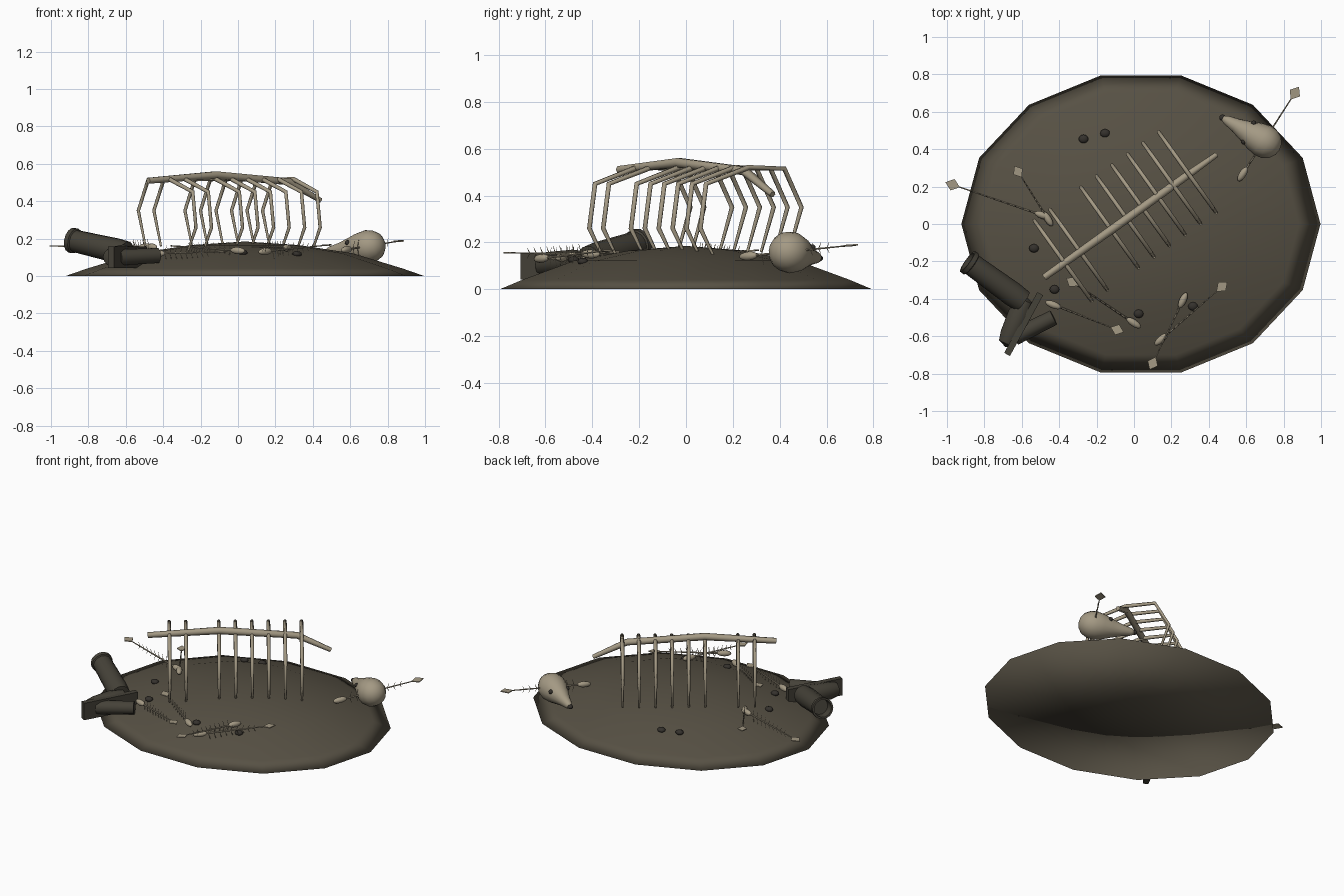
import bpy, bmesh, math
from mathutils import Vector, Matrix

if "Cube" in bpy.data.objects:
    bpy.data.objects.remove(bpy.data.objects["Cube"])


def material(name, rgb):
    m = bpy.data.materials.new(name)
    m.use_nodes = True
    m.diffuse_color = (*rgb, 1)
    m.node_tree.nodes["Principled BSDF"].inputs["Base Color"].default_value = (*rgb, 1)
    return m


EARTH = material("dark earth", (0.095, 0.082, 0.058))
BONE = material("old bone", (0.37, 0.32, 0.23))
LEATHER = material("dark leather", (0.06, 0.054, 0.04))
STONE = material("dark pebble", (0.035, 0.031, 0.026))


def finish(name, bm, mat, smooth=None):
    bmesh.ops.recalc_face_normals(bm, faces=bm.faces)
    me = bpy.data.meshes.new(name)
    bm.to_mesh(me)
    bm.free()
    me.materials.append(mat)
    ob = bpy.data.objects.new(name, me)
    bpy.context.collection.objects.link(ob)
    if smooth:
        bpy.ops.object.select_all(action='DESELECT')
        ob.select_set(True)
        bpy.context.view_layer.objects.active = ob
        bpy.ops.object.shade_smooth_by_angle(angle=math.radians(smooth))
    return ob


def along(a, b):
    """Matrix at a whose z axis points to b."""
    a, b = Vector(a), Vector(b)
    return Matrix.Translation(a) @ (b - a).to_track_quat('Z', 'Y').to_matrix().to_4x4()


def lathe(bm, profile, sides, matrix=Matrix()):
    """Revolve (radius, height) points about z; zero radius makes a tip."""
    rings = []
    for r, z in profile:
        n = sides if r > 0 else 1
        rings.append([bm.verts.new(matrix @ Vector((r * math.cos(math.tau * i / sides),
                                                    r * math.sin(math.tau * i / sides), z)))
                      for i in range(n)])
    for p, q in zip(rings, rings[1:]):
        for i in range(sides):
            j = (i + 1) % sides
            quad = [p[i % len(p)], p[j % len(p)], q[j % len(q)], q[i % len(q)]]
            bm.faces.new(list(dict.fromkeys(quad)))


def rod(bm, a, b, r1, r2, sides=6):
    length = (Vector(b) - Vector(a)).length
    lathe(bm, [(0, 0), (r1, 0), (r2, length), (0, length)], sides, along(a, b))


def blob(bm, centre, size, matrix=Matrix()):
    bmesh.ops.create_uvsphere(bm, u_segments=12, v_segments=8, radius=1,
                              matrix=Matrix.Translation(centre) @ matrix @ Matrix.Diagonal((*size, 1)))


def tube(name, points, radii, mat):
    cu = bpy.data.curves.new(name, 'CURVE')
    cu.dimensions = '3D'
    cu.bevel_depth = 1
    cu.bevel_resolution = 1
    cu.use_fill_caps = True
    sp = cu.splines.new('POLY')
    sp.points.add(len(points) - 1)
    for pt, co, r in zip(sp.points, points, radii):
        pt.co = (*co, 1)
        pt.radius = r
    cu.materials.append(mat)
    ob = bpy.data.objects.new(name, cu)
    bpy.context.collection.objects.link(ob)


# Ground mound: fourteen-sided low dome with a flat base
bm = bmesh.new()
lathe(bm, [(0, 0), (1, 0), (0.88, 0.04), (0.6, 0.122), (0.3, 0.166), (0, 0.185)], 14,
      Matrix.Translation((0.037, 0, 0)) @ Matrix.Diagonal((0.96, 0.815, 1, 1)))
finish("mound", bm, EARTH, 180)

# Large skeleton: backbone and bent ribs
tube("backbone", [(-0.48, -0.285, 0.51), (-0.12, -0.03, 0.54), (0.27, 0.25, 0.505), (0.44, 0.37, 0.405)],
     [0.018, 0.023, 0.021, 0.014], BONE)
ACROSS = Vector((-0.581, 0.814, 0))
RIB = [(0.18, 0.14), (0.25, 0.26), (0.22, 0.45), (0, 0.52)]
RIB_HIGH = [(0.19, 0.515), (0.28, 0.35), (0.215, 0.16)]
rib_shape = [(-h, z) for h, z in RIB] + RIB_HIGH
for i in (0, 1, 3, 4, 5, 6, 7, 8):
    x = -0.37 + 0.083 * i
    base = Vector((x, 0.055 + 0.714 * x, 0))
    tube(f"rib_{i}", [base + ACROSS * h + Vector((0, 0, z)) for h, z in rib_shape],
         [0.006, 0.01, 0.011, 0.012, 0.011, 0.01, 0.006], BONE)

# Animal skull with nose and eye sockets
frame = along((0.70, 0.44, 0.158), (0.47, 0.57, 0.132))
bm = bmesh.new()
lathe(bm, [(0, -0.09), (0.035, -0.083), (0.065, -0.062), (0.085, -0.025), (0.089, 0.015),
           (0.078, 0.065), (0.058, 0.12), (0.038, 0.18), (0.024, 0.24), (0.012, 0.262), (0, 0.266)], 16, frame)
finish("skull", bm, BONE, 60)
bm = bmesh.new()
blob(bm, frame @ Vector((0, 0, 0.262)), (0.017, 0.017, 0.014))
finish("skull_nose", bm, STONE, 60)
bm = bmesh.new()
for side in (-1, 1):
    blob(bm, (0.613 - 0.027 * side, 0.489 - 0.05 * side, 0.178), (0.014, 0.014, 0.014))
finish("skull_eye_sockets", bm, STONE, 60)


# Fish skeletons: head, backbone, upright spines and flat tail
def fish(name, tail, head, z, tail_z):
    a, b = Vector((*tail, tail_z)), Vector((*head, z))
    d = (b - a).normalized()
    length = (b - a).length
    side = Vector((-d.y, d.x, 0))
    up = Vector((0, 0, 1))
    bm = bmesh.new()
    rod(bm, a, b, 0.003, 0.006)
    s = 0.03 + 0.02 * length
    plate = [a - d * s, a + side * s * 0.8, a + d * s, a - side * s * 0.8]
    for shift in (0.003, -0.003):
        bm.faces.new([bm.verts.new(p + up * shift) for p in plate])
    bm.verts.ensure_lookup_table()
    top, low = bm.verts[-8:-4], bm.verts[-4:]
    for i in range(4):
        j = (i + 1) % 4
        bm.faces.new([top[i], top[j], low[j], low[i]])
    blob(bm, b - d * 0.02, (0.019, 0.019, 0.045), along((0, 0, 0), d))
    count = 9
    for i in range(count):
        t = 0.22 + 0.62 * i / (count - 1)
        p = a.lerp(b, t)
        reach = 0.015 + 0.032 * t
        for sign in (-1, 1):
            rod(bm, p, p + up * sign * reach - d * 0.012, 0.0025, 0.001, 4)
    finish(name, bm, BONE, 40)


FISH = [((0.86, 0.70), (0.57, 0.25), 0.14, 0.187), ((-0.97, 0.21), (-0.47, 0.04), 0.155, 0.16),
        ((-0.62, 0.28), (-0.45, 0.01), 0.155, 0.165), ((-0.09, -0.565), (-0.45, -0.425), 0.12, 0.13),
        ((0.47, -0.335), (0.13, -0.63), 0.13, 0.165), ((0.10, -0.745), (0.27, -0.39), 0.15, 0.155),
        ((-0.33, -0.31), (0.015, -0.54), 0.135, 0.16)]
for i, args in enumerate(FISH):
    fish(f"fish_skeleton_{i}", *args)

# Pebbles resting on the mound
for i, (x, y, z) in enumerate([(-0.27, 0.455, 0.115), (-0.155, 0.485, 0.112), (-0.535, -0.13, 0.12),
                               (-0.425, -0.35, 0.115), (0.025, -0.48, 0.125), (0.315, -0.44, 0.118)]):
    bm = bmesh.new()
    blob(bm, (x, y, z), (0.026, 0.023, 0.016))
    finish(f"pebble_{i}", bm, STONE, 60)

# Old boot lying on its side: hollow shaft, foot, sole and heel
bm = bmesh.new()
lathe(bm, [(0, 0.06), (0.052, 0.06), (0.056, 0), (0.068, 0), (0.068, 0.025), (0.06, 0.03),
           (0.066, 0.3), (0.062, 0.37), (0, 0.38)], 14, along((-0.89, -0.2, 0.192), (-0.58, -0.425, 0.12)))
finish("boot_shaft", bm, LEATHER, 40)
bm = bmesh.new()
lathe(bm, [(0, -0.02), (0.05, 0), (0.062, 0.08), (0.056, 0.2), (0.045, 0.25), (0, 0.27)], 12,
      along((-0.58, -0.41, 0.11), (-0.69, -0.66, 0.1)))
finish("boot_foot", bm, LEATHER, 40)
bm = bmesh.new()
turn = Matrix.Rotation(math.atan2(0.33, 0.18), 4, 'Z')
bmesh.ops.create_cube(bm, size=1, matrix=Matrix.Translation((-0.59, -0.535, 0.1))
                      @ turn @ Matrix.Diagonal((0.37, 0.035, 0.115, 1)))
finish("boot_sole", bm, LEATHER)
bm = bmesh.new()
rod(bm, (-0.64, -0.605, 0.1), (-0.43, -0.5, 0.11), 0.045, 0.042, 10)
finish("boot_heel", bm, LEATHER, 40)
